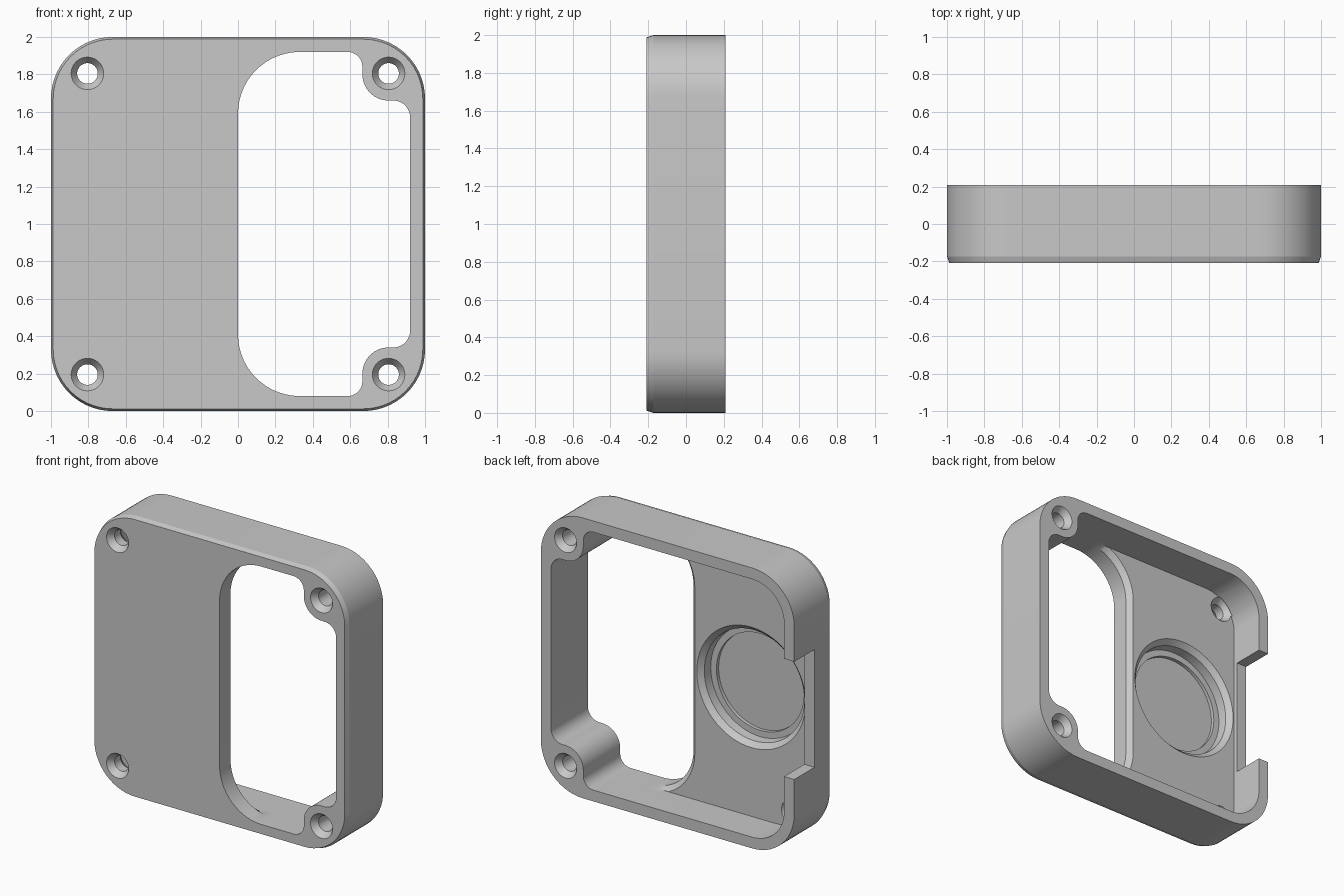
import bpy, bmesh
from math import sin, cos, radians, tau
from mathutils import Vector

if "Cube" in bpy.data.objects:
    bpy.data.objects.remove(bpy.data.objects["Cube"])

FRONT, BACK, FLOOR = -0.208, 0.208, -0.05   # depths along y
MID, TOP = 1.0, 1.92                        # centre height, inner wall height
CHAMFER = 0.035


def arc(cx, cz, r, start, end, n=14):
    angles = [radians(start + (end - start) * i / n) for i in range(n + 1)]
    return [(cx + r * cos(a), cz + r * sin(a)) for a in angles]


def mirrored(upper):
    """Close an upper half outline with its reflection about mid height."""
    return upper + [(x, 2 * MID - z) for x, z in reversed(upper)]


def loft(name, rings):
    """Solid through (y, outline) rings, capped at both ends."""
    bm = bmesh.new()
    loops = [[bm.verts.new((x, y, z)) for x, z in pts] for y, pts in rings]
    n = len(loops[0])
    for a, b in zip(loops, loops[1:]):
        for i in range(n):
            j = (i + 1) % n
            bm.faces.new((a[i], a[j], b[j], b[i]))
    bm.faces.new(loops[0])
    bm.faces.new(loops[-1])
    bmesh.ops.recalc_face_normals(bm, faces=bm.faces)
    mesh = bpy.data.meshes.new(name)
    bm.to_mesh(mesh)
    bm.free()
    obj = bpy.data.objects.new(name, mesh)
    bpy.context.collection.objects.link(obj)
    return obj


def turned(name, x, z, profile):
    """Round solid about a y axis from (y, radius) steps."""
    return loft(name, [(y, arc(x, z, r, 0, 360, 64)[:-1]) for y, r in profile])


def outer(inset):
    return mirrored(arc(-0.67, 1.67, 0.33 - inset, 180, 90)
                    + arc(0.67, 1.67, 0.33 - inset, 90, 0))


def pocket(cx, r, grow=0.0):
    """Outline with a round left corner, wrapping the right screw posts."""
    left = [(x, min(z, TOP)) for x, z in arc(cx, TOP - r, r + grow, 180, 90)]
    return mirrored(left
                    + arc(0.585, 1.84, 0.08, 90, 0)
                    + arc(0.805, 1.80, 0.14, 180, 270)
                    + arc(0.83, 1.57, 0.09, 90, 0))


def cut(target, cutter):
    cutter.hide_render = True
    mod = target.modifiers.new("cut", 'BOOLEAN')
    mod.operation, mod.solver, mod.object = 'DIFFERENCE', 'EXACT', cutter
    bpy.context.view_layer.objects.active = target
    bpy.ops.object.modifier_apply(modifier=mod.name)
    bpy.data.objects.remove(cutter)


# Shell block with a slim chamfer round the front edge
housing = loft("housing", [(FRONT, outer(0.012)), (FRONT + CHAMFER, outer(0)),
                           (BACK, outer(0))])

# Rear cavity, leaving the front plate and thin walls
cut(housing, loft("cavity_cutter", [(FLOOR, pocket(-0.67, 0.25)),
                                    (0.3, pocket(-0.67, 0.25))]))

# Window through the plate, chamfered on its inner edge
window, window_wide = pocket(0.33, 0.33), pocket(0.33, 0.33, CHAMFER)
cut(housing, loft("window_cutter", [(-0.3, window), (FLOOR - CHAMFER, window),
                                    (FLOOR, window_wide), (0.0, window_wide)]))

# Notch in the right side wall
notch = [(-1.2, 0.58), (-0.8, 0.58), (-0.8, 1.42), (-1.2, 1.42)]
cut(housing, loft("notch_cutter", [(-0.02, notch), (0.3, notch)]))

# Stepped round recess in the plate floor
cut(housing, turned("recess_cutter", -0.48, MID, [
    (FLOOR + 0.005, 0.435), (FLOOR - CHAMFER, 0.395), (-0.15, 0.39),
    (-0.15, 0.345), (-0.175, 0.345)]))

# Screw holes, countersunk at both ends
for x, end in ((-0.805, FLOOR), (0.805, BACK)):
    for z in (MID - 0.805, MID + 0.805):
        cut(housing, turned("hole_cutter", x, z, [
            (FRONT - 0.01, 0.094), (FRONT + 0.045, 0.055),
            (end - 0.045, 0.055), (end + 0.01, 0.094)]))

# Plain grey finish
grey = bpy.data.materials.new("plain_grey")
grey.use_nodes = True
colour = (0.58, 0.58, 0.58, 1.0)
grey.diffuse_color = colour
grey.node_tree.nodes["Principled BSDF"].inputs["Base Color"].default_value = colour
housing.data.materials.clear()
housing.data.materials.append(grey)

for obj in bpy.context.selected_objects:
    obj.select_set(False)
housing.select_set(True)
bpy.context.view_layer.objects.active = housing
bpy.ops.object.shade_smooth_by_angle(angle=radians(15))
